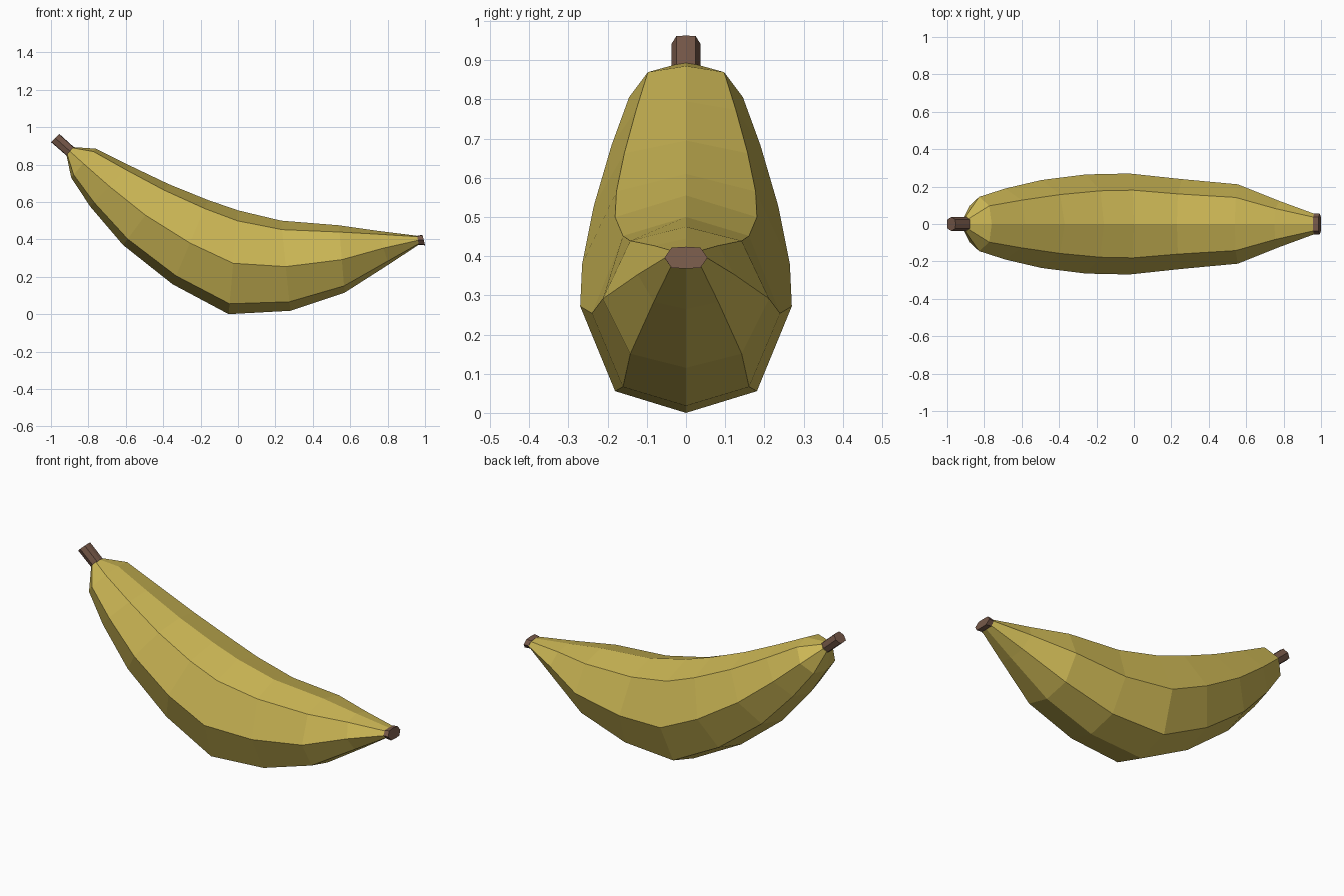
import bpy
import bmesh
from mathutils import Vector

if "Cube" in bpy.data.objects:
    bpy.data.objects.remove(bpy.data.objects["Cube"])


def material(name, rgb):
    m = bpy.data.materials.new(name)
    m.diffuse_color = (*rgb, 1)
    m.use_nodes = True
    m.node_tree.nodes["Principled BSDF"].inputs["Base Color"].default_value = m.diffuse_color
    return m


yellow = material("ripe yellow", (0.60, 0.47, 0.09))
brown = material("stem brown", (0.18, 0.098, 0.066))

BODY_T = (0, 0.1, 0.51, 0.9, 1)
END_T = (0, 0.04, 0.5, 0.96, 1)
WIDTH = (0, 0.67, 1, 0.67, 0)


def loft(name, rings, heights, mat):
    """Loft eight-sided rings; each ring = top x, top z, bottom x, bottom z, half width."""
    bm = bmesh.new()
    loops = []
    for tx, tz, bx, bz, w in rings:
        top, bot = Vector((tx, 0, tz)), Vector((bx, 0, bz))
        half = [top.lerp(bot, t) + Vector((0, -w * k, 0)) for t, k in zip(heights, WIDTH)]
        mirrored = [Vector((p.x, -p.y, p.z)) for p in half[3:0:-1]]
        loops.append([bm.verts.new(p) for p in half + mirrored])
    for a, b in zip(loops, loops[1:]):
        for i in range(8):
            j = (i + 1) % 8
            bm.faces.new((a[i], a[j], b[j], b[i]))
    bm.faces.new(loops[0])
    bm.faces.new(loops[-1][::-1])
    bmesh.ops.recalc_face_normals(bm, faces=bm.faces)
    me = bpy.data.meshes.new(name)
    bm.to_mesh(me)
    bm.free()
    me.materials.append(mat)
    ob = bpy.data.objects.new(name, me)
    bpy.context.collection.objects.link(ob)
    return ob


# Curved fruit
loft("fruit_body", [
    (-0.88, 0.893, -0.917, 0.85, 0.042),
    (-0.76, 0.885, -0.892, 0.73, 0.145),
    (-0.58, 0.795, -0.79, 0.575, 0.19),
    (-0.37, 0.695, -0.615, 0.37, 0.235),
    (-0.16, 0.61, -0.35, 0.16, 0.265),
    (0.0, 0.555, -0.05, 0.0, 0.27),
    (0.23, 0.5, 0.28, 0.018, 0.24),
    (0.54, 0.475, 0.57, 0.115, 0.212),
    (0.75, 0.445, 0.805, 0.265, 0.123),
    (0.965, 0.418, 0.972, 0.375, 0.053),
], BODY_T, yellow)

# Stem
loft("stem", [
    (-0.872, 0.888, -0.915, 0.846, 0.037),
    (-0.955, 0.963, -1.0, 0.92, 0.037),
], END_T, brown)

# Blossom tip
loft("blossom_tip", [
    (0.958, 0.419, 0.966, 0.371, 0.055),
    (0.986, 0.424, 1.0, 0.368, 0.055),
], END_T, brown)
